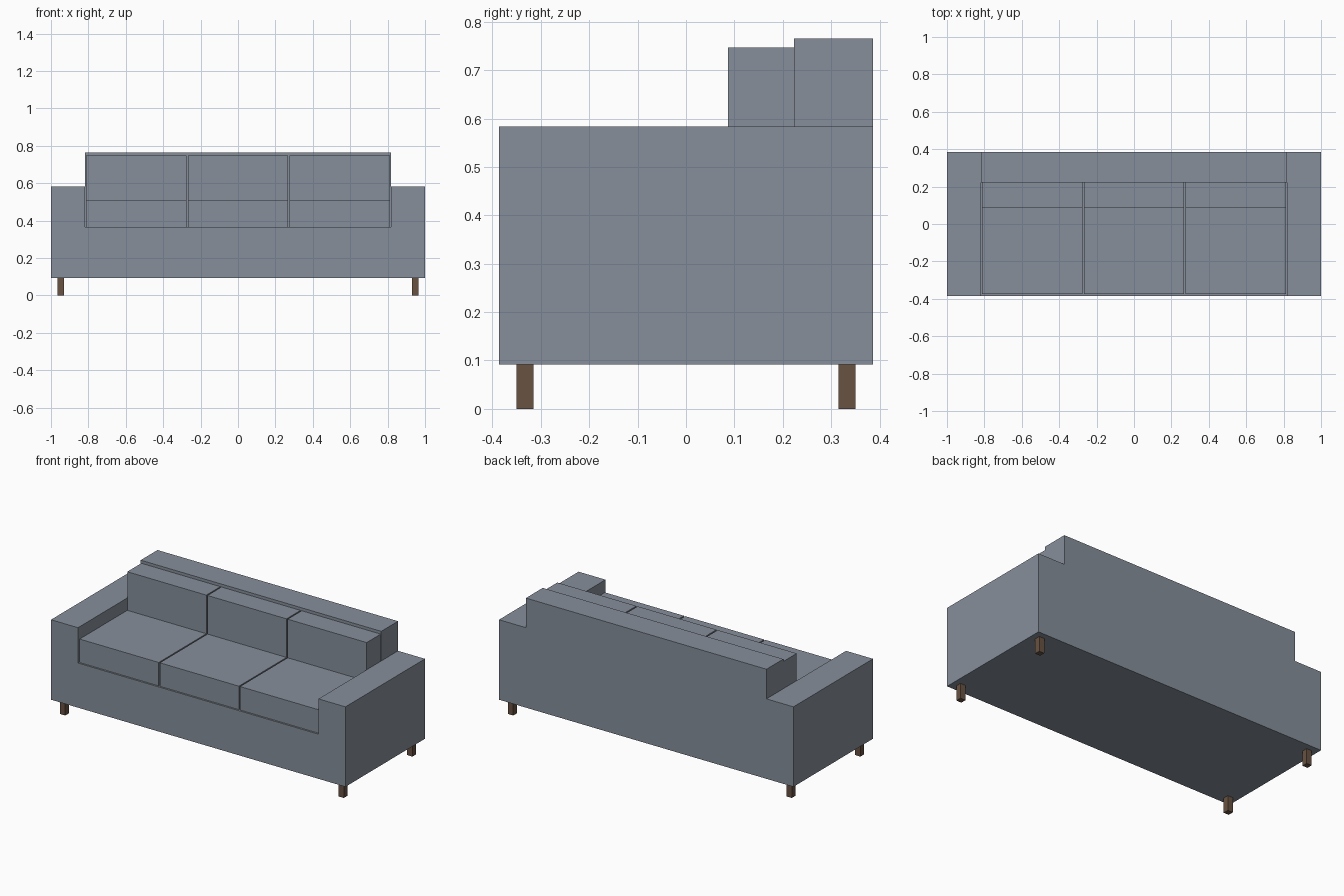
import bpy
import bmesh

cube = bpy.data.objects.get("Cube")
if cube:
    bpy.data.objects.remove(cube, do_unlink=True)


def material(name, rgb):
    mat = bpy.data.materials.new(name)
    mat.use_nodes = True
    mat.diffuse_color = (*rgb, 1)
    mat.node_tree.nodes["Principled BSDF"].inputs["Base Color"].default_value = (*rgb, 1)
    return mat


def box(name, x, y, z, mat):
    """Box spanning the given (low, high) ranges."""
    bm = bmesh.new()
    bmesh.ops.create_cube(bm, size=1)
    for v in bm.verts:
        v.co = [r[0] if c < 0 else r[1] for c, r in zip(v.co, (x, y, z))]
    mesh = bpy.data.meshes.new(name)
    bm.to_mesh(mesh)
    bm.free()
    mesh.materials.append(mat)
    obj = bpy.data.objects.new(name, mesh)
    bpy.context.collection.objects.link(obj)
    return obj


def cut(target, cutter):
    cutter.hide_render = True
    mod = target.modifiers.new("cut", 'BOOLEAN')
    mod.operation = 'DIFFERENCE'
    mod.solver = 'EXACT'
    mod.object = cutter
    bpy.context.view_layer.objects.active = target
    bpy.ops.object.modifier_apply(modifier=mod.name)
    bpy.data.objects.remove(cutter, do_unlink=True)


fabric = material("slate_fabric", (0.24, 0.275, 0.325))
wood = material("brown_wood", (0.14, 0.085, 0.054))

DEPTH, INNER = 0.386, 0.817
BASE, DECK, SEAT, ARM = 0.092, 0.366, 0.51, 0.583
BACK_Y = 0.223

# One-piece frame: carve the seat well and the steps above both arms
frame = box("sofa_frame", (-1, 1), (-DEPTH, DEPTH), (BASE, 0.765), fabric)
cut(frame, box("seat_well", (-INNER, INNER), (-1, BACK_Y), (DECK, 1), fabric))
cut(frame, box("left_step", (INNER, 2), (-1, 1), (ARM, 1), fabric))
cut(frame, box("right_step", (-2, -INNER), (-1, 1), (ARM, 1), fabric))

# Three seat and back cushions with narrow gaps
pitch, gap = 2 * INNER / 3, 0.004
for i, side in enumerate(("right", "middle", "left")):
    x0 = -INNER + i * pitch
    span = (x0 + gap, x0 + pitch - gap)
    box(f"{side}_seat_cushion", span, (-0.375, BACK_Y), (DECK, SEAT), fabric)
    box(f"{side}_back_cushion", span, (0.087, BACK_Y), (SEAT, 0.747), fabric)

# Four square legs
for sx, side in ((-1, "right"), (1, "left")):
    for sy, end in ((-1, "front"), (1, "back")):
        x = sorted((sx * 0.929, sx * 0.964))
        y = sorted((sy * 0.315, sy * 0.35))
        box(f"{end}_{side}_leg", x, y, (0, BASE), wood)
